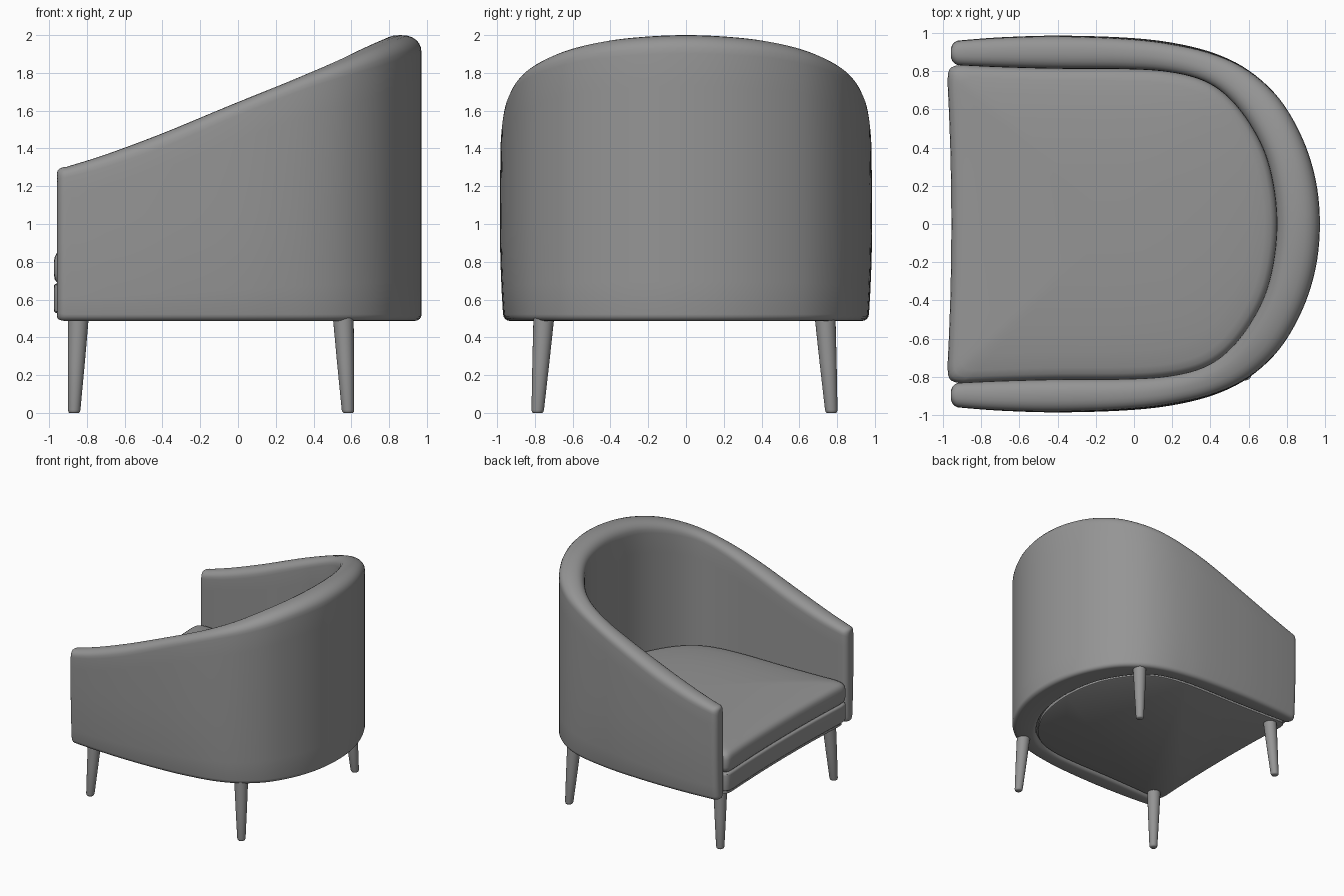
import bpy, bmesh, math
from mathutils import Vector

if "Cube" in bpy.data.objects:
    bpy.data.objects.remove(bpy.data.objects["Cube"])

BOTTOM = 0.487

# Dark grey upholstery and legs
grey = bpy.data.materials.new("dark_grey")
grey.diffuse_color = (0.3, 0.3, 0.3, 1)
grey.use_nodes = True
grey.node_tree.nodes["Principled BSDF"].inputs["Base Color"].default_value = grey.diffuse_color


def finish(bm, name, angle=40):
    bmesh.ops.recalc_face_normals(bm, faces=bm.faces)
    me = bpy.data.meshes.new(name)
    bm.to_mesh(me)
    bm.free()
    me.materials.append(grey)
    ob = bpy.data.objects.new(name, me)
    bpy.context.collection.objects.link(ob)
    bpy.ops.object.select_all(action='DESELECT')
    ob.select_set(True)
    bpy.context.view_layer.objects.active = ob
    bpy.ops.object.shade_smooth_by_angle(angle=math.radians(angle))
    return ob


def loft(rings, name, angle=40):
    """Skin a list of closed rings and cap both ends."""
    bm = bmesh.new()
    vs = [[bm.verts.new(p) for p in r] for r in rings]
    n = len(rings[0])
    for a, b in zip(vs, vs[1:]):
        for i in range(n):
            j = (i + 1) % n
            bm.faces.new((a[i], a[j], b[j], b[i]))
    bm.faces.new(vs[0])
    bm.faces.new(vs[-1])
    return finish(bm, name, angle)


def spline(pts, steps):
    """Catmull-Rom through points of any dimension."""
    out = []
    for i in range(len(pts) - 1):
        p0, p1, p2, p3 = pts[max(i - 1, 0)], pts[i], pts[i + 1], pts[min(i + 2, len(pts) - 1)]
        for k in range(steps):
            t = k / steps
            out.append(tuple(0.5 * (2 * b + (c - a) * t + (2 * a - 5 * b + 4 * c - d) * t * t
                                    + (3 * b - a - 3 * c + d) * t ** 3)
                             for a, b, c, d in zip(p0, p1, p2, p3)))
    return out + [pts[-1]]


# Wall stations: outer x, outer y, inner x, inner y, crest height
half = [(-.91, .96, -.91, .83, 1.302), (-.7, .976, -.7, .82, 1.368),
        (-.4, .985, -.4, .812, 1.48), (-.05, .975, -.05, .81, 1.625),
        (.2, .948, .18, .795, 1.722), (.42, .893, .36, .75, 1.803),
        (.6, .803, .49, .665, 1.867), (.76, .655, .6, .53, 1.927),
        (.88, .45, .685, .365, 1.97), (.95, .23, .73, .185, 1.992),
        (.972, 0, .745, 0, 2.0)]
mirrored = [(a, -b, c, -d, e) for a, b, c, d, e in reversed(half[:-1])]
stations = spline(half + mirrored, 5)


def section(st, inset=0.0, push=0.0):
    """Rounded upright cross-section of the wall at one station."""
    o, i = Vector(st[0:2]), Vector(st[2:4])
    mid, t = (o + i) / 2, (o - i).length
    d = (o - i) / t
    h, crown, r = t / 2 - inset, 0.43 * t, 0.035
    zb, zt = BOTTOM + inset * 0.4, st[4] - inset * 0.6
    prof = []
    for k in range(5):                                   # lower outer edge
        a = math.radians(90 * k / 4)
        prof.append((h - r * (1 - math.sin(a)) * h / (t / 2), zb + r * (1 - math.cos(a))))
    for k in range(1, 8):                                # outer face
        prof.append((h, zb + r + (zt - crown - zb - r) * k / 8))
    for k in range(13):                                  # rolled top
        a = math.pi * k / 12
        c, s = math.cos(a), math.sin(a)
        prof.append((h * math.copysign(abs(c) ** 0.85, c), zt - crown + crown * abs(s) ** 0.85))
    for k in range(7, 0, -1):                            # inner face
        prof.append((-h, zb + r + (zt - crown - zb - r) * k / 8))
    for k in range(4, -1, -1):                           # lower inner edge
        a = math.radians(90 * k / 4)
        prof.append((-h + r * (1 - math.sin(a)) * h / (t / 2), zb + r * (1 - math.cos(a))))
    ring = []
    fade = min(1, max(0, (0.7 - mid.x) / 0.5))
    for s, z in prof:
        p = mid + d * s
        if s > 0:                                        # slight bulge of the arm sides
            p.y *= 1 - fade * (0.018 if z < 1 else 0.005) * ((z - 1) / 0.5) ** 2
        ring.append((p.x - push, p.y, z))
    return ring


# Wraparound back and arms, with rounded arm fronts
R = 0.047
caps = [(R * (1 - math.cos(a)), R * math.sin(a)) for a in (math.radians(15 * k) for k in range(6, 0, -1))]
rings = [section(stations[0], *c) for c in caps]
rings += [section(s) for s in stations]
rings += [section(stations[-1], *c) for c in reversed(caps)]
loft(rings, "back_and_arms", 50)

# Seat outline: inside of the wall closed by a slightly hollow front edge
corner = [(-.974, -.765), (-.972, -.79), (-.965, -.808), (-.953, -.82), (-.935, -.827)]
front = [(-.955 - .02 * (y / .74) ** 2, y) for y in (-.74, -.6, -.4, -.2, 0, .2, .4, .6, .74)]
outline = [(x + .005, y * 1.004) for x, y in (s[2:4] for s in stations)]
outline += list(reversed(corner)) + front + [(x, -y) for x, y in corner]


def slab(name, profile):
    """Stack scaled copies of the seat outline; profile holds (scale, z)."""
    cx = -0.1
    loft([[(cx + (x - cx) * s, y * s, z) for x, y in outline] for s, z in profile], name)


slab("bottom_panel", [(.965, .495), (.975, .50), (.975, .54)])
slab("seat_base", [(.97, .527), (.99, .529), (.998, .536), (1, .548), (1, .665),
                   (.998, .676), (.99, .683), (.97, .686)])
slab("seat_cushion", [(.95, .684), (.98, .69), (.994, .705), (1, .735), (1, .80),
                      (.995, .825), (.983, .845), (.96, .859), (.92, .868), (.82, .88),
                      (.65, .892), (.45, .90), (.25, .904), (.08, .905)])


def leg(name, top, foot):
    """Tapered round leg leaning between two centres, with a softened foot."""
    a, b = Vector((*foot, 0)), Vector((*top, 0.53))
    rings = []
    for t, r in ((0, .025), (.01, .030), (.03, .033), (.5, .045), (1, .056)):
        c = a.lerp(b, t)
        rings.append([(c.x + r * math.cos(k * math.tau / 24),
                       c.y + r * math.sin(k * math.tau / 24), c.z) for k in range(24)])
    loft(rings, name, 50)


# Four legs
for side, label in ((-1, "right"), (1, "left")):
    leg("front_leg_" + label, (-.844, side * .743 - .008), (-.868, side * .778 - .008))
    leg("back_leg_" + label, (.556, side * .743 - .008), (.583, side * .778 - .008))
